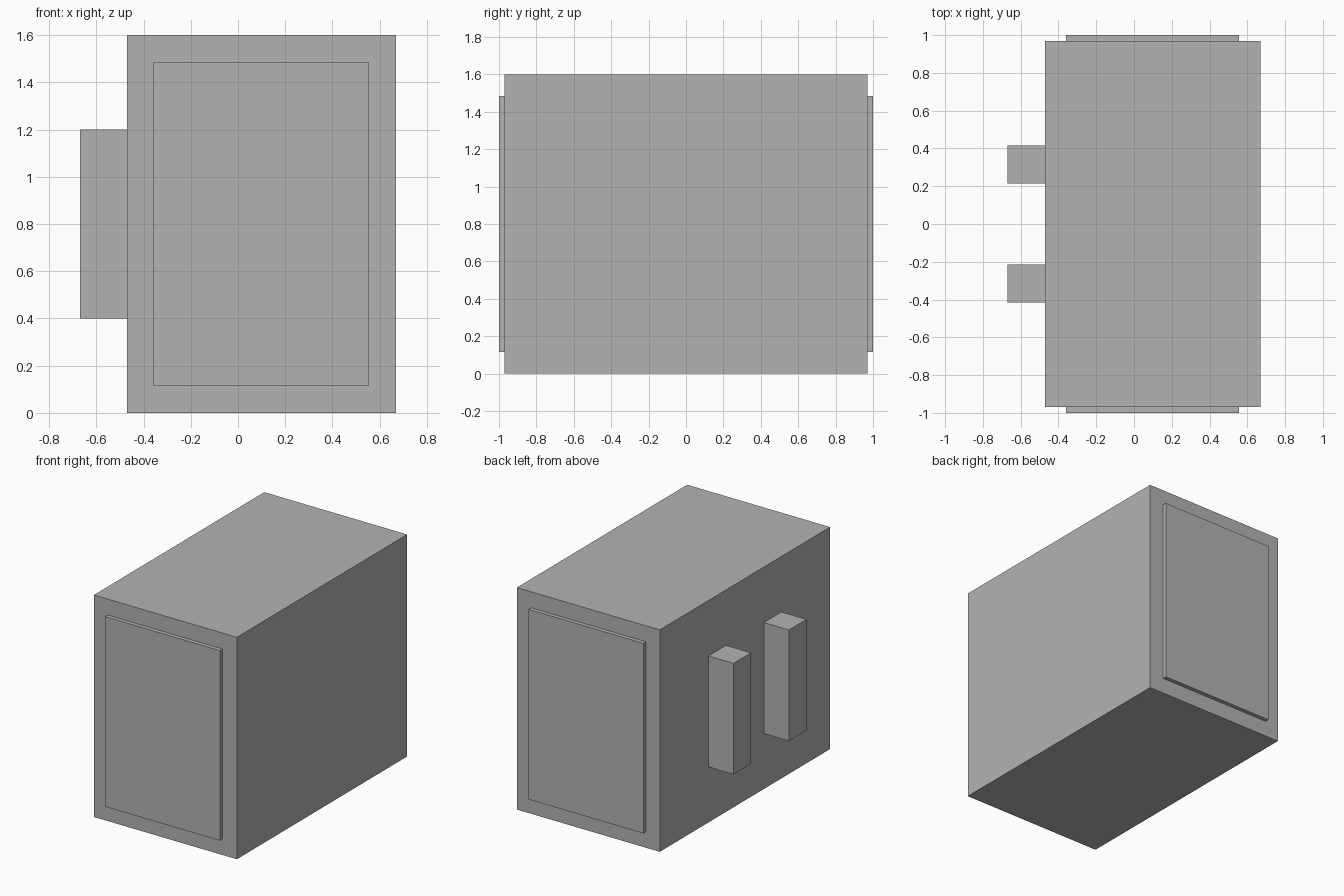
import bpy

# Remove the default cube
old = bpy.data.objects.get("Cube")
if old:
    bpy.data.objects.remove(old, do_unlink=True)

# Single grey material
GREY = (0.45, 0.45, 0.45, 1)
grey = bpy.data.materials.new("plain grey")
grey.use_nodes = True
grey.diffuse_color = GREY
grey.node_tree.nodes["Principled BSDF"].inputs["Base Color"].default_value = GREY


def box(name, low, high):
    """Add a box spanning two opposite corners."""
    centre = [(a + b) / 2 for a, b in zip(low, high)]
    bpy.ops.mesh.primitive_cube_add(size=1, location=centre)
    obj = bpy.context.object
    obj.name = name
    obj.scale = [b - a for a, b in zip(low, high)]
    bpy.ops.object.transform_apply(location=False, rotation=False, scale=True)
    obj.data.materials.append(grey)
    return obj


# Main cabinet
SIDE, END = -0.47, 0.97
box("cabinet_body", (SIDE, -END, 0), (0.67, END, 1.6))

# Thin raised panels on both ends
box("front_panel", (-0.36, -1, 0.115), (0.555, -END, 1.485))
box("back_panel", (-0.36, END, 0.115), (0.555, 1, 1.485))

# Two upright handles on the right side
for name, y in (("front_handle", -0.315), ("back_handle", 0.315)):
    box(name, (-0.67, y - 0.1, 0.4), (SIDE, y + 0.1, 1.2))
